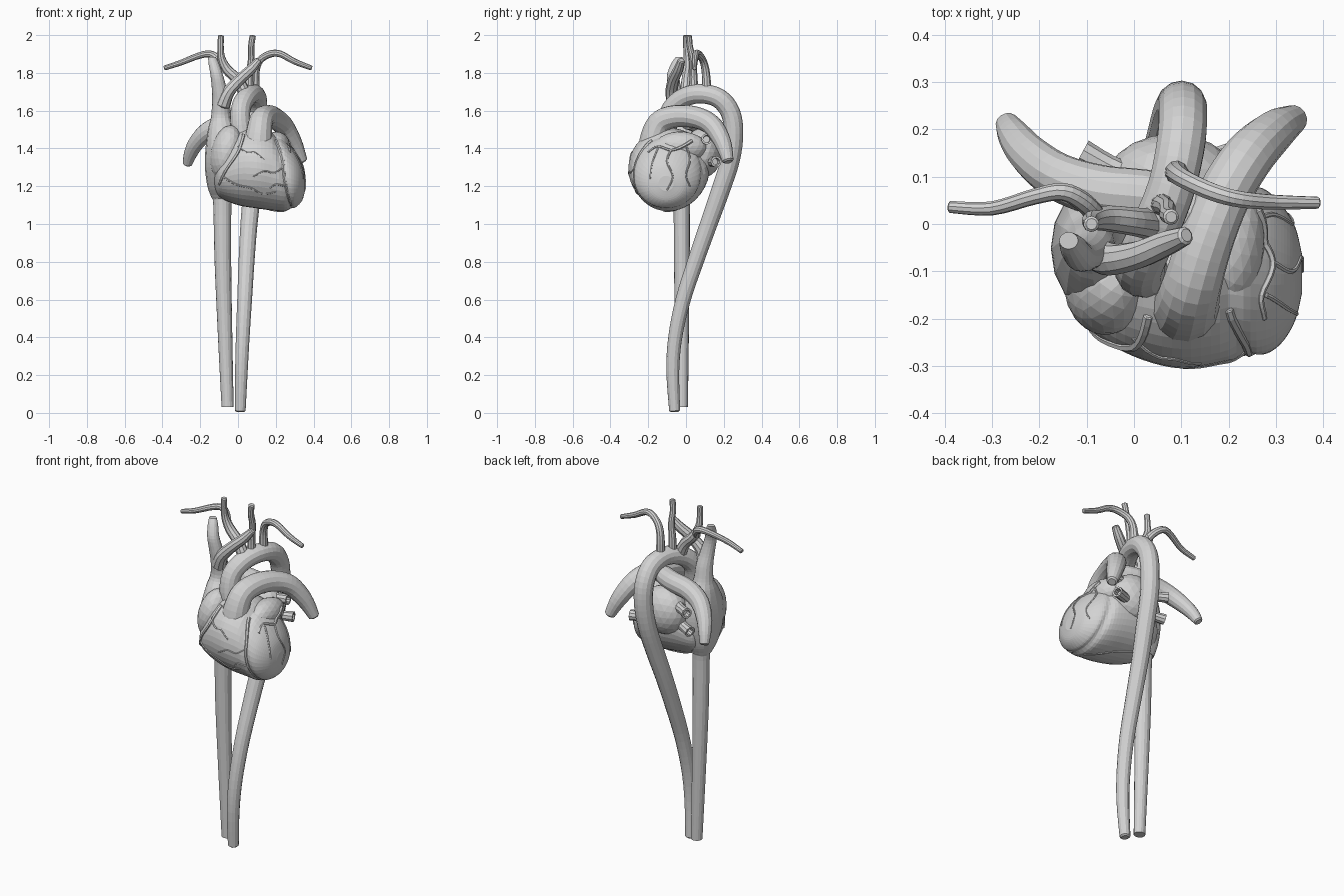
import bpy, bmesh, math
from mathutils import Vector, Matrix
from mathutils.bvhtree import BVHTree

mat = bpy.data.materials.new("plain grey")
mat.diffuse_color = (0.65, 0.65, 0.65, 1)


def finish(name, bm):
    bmesh.ops.recalc_face_normals(bm, faces=bm.faces[:])
    me = bpy.data.meshes.new(name)
    bm.to_mesh(me)
    bm.free()
    me.materials.append(mat)
    ob = bpy.data.objects.new(name, me)
    bpy.context.collection.objects.link(ob)
    return ob


def smooth_path(pts, n):
    """Catmull-Rom resampling of tuples of any length."""
    out = []
    for i in range(len(pts) - 1):
        a, b = pts[max(i - 1, 0)], pts[i]
        c, d = pts[i + 1], pts[min(i + 2, len(pts) - 1)]
        for k in range(n):
            t = k / n
            out.append(tuple(0.5 * (2 * q + (r - p) * t + (2 * p - 5 * q + 4 * r - s) * t * t
                                    + (3 * q - p - 3 * r + s) * t ** 3)
                             for p, q, r, s in zip(a, b, c, d)))
    return out + [tuple(pts[-1])]


def skin(name, rings):
    bm = bmesh.new()
    vs = [[bm.verts.new(p) for p in ring] for ring in rings]
    n = len(vs[0])
    for a, b in zip(vs, vs[1:]):
        for i in range(n):
            bm.faces.new((a[i], a[(i + 1) % n], b[(i + 1) % n], b[i]))
    bm.faces.new(vs[0])
    bm.faces.new(vs[-1])
    return finish(name, bm)


def tube(name, pts, sides=12, n=4, hollow=False):
    """Round tube through (x, y, z, radius) points with softened ends."""
    path = smooth_path(pts, n)
    P = [Vector(p[:3]) for p in path]
    R = [p[3] for p in path]
    T = [(P[min(i + 1, len(P) - 1)] - P[max(i - 1, 0)]).normalized() for i in range(len(P))]
    u = T[0].orthogonal().normalized()
    rings = []

    def ring(c, u, t, r):
        v = t.cross(u)
        return [c + r * (math.cos(2 * math.pi * k / sides) * u + math.sin(2 * math.pi * k / sides) * v)
                for k in range(sides)]

    for i, (c, t, r) in enumerate(zip(P, T, R)):
        u = (u - t * u.dot(t)).normalized()
        if i == 0:
            rings.append(ring(c - t * r * 0.25, u, t, r * 0.7))
        rings.append(ring(c, u, t, r))
    if hollow:
        rings.append(ring(P[-1], u, T[-1], R[-1] * 0.65))
        rings.append(ring(P[-1] - T[-1] * 0.03, u, T[-1], R[-1] * 0.6))
    else:
        rings.append(ring(P[-1] + T[-1] * R[-1] * 0.25, u, T[-1], R[-1] * 0.7))
    return skin(name, rings)


def blob(name, c, r, rot=(0, 0, 0)):
    bm = bmesh.new()
    bmesh.ops.create_icosphere(bm, subdivisions=3, radius=1)
    m = Matrix.LocRotScale(Vector(c), Matrix.Rotation(rot[2], 3, 'Z') @ Matrix.Rotation(rot[1], 3, 'Y')
                           @ Matrix.Rotation(rot[0], 3, 'X'), Vector(r))
    bm.transform(m)
    return finish(name, bm)


# Ventricles: sections along x (x, y centre, z centre, y radius, z radius)
sections = [(-.13, -.07, 1.25, .03, .03), (-.115, -.07, 1.25, .11, .08), (-.085, -.07, 1.26, .16, .125),
            (0, -.08, 1.295, .2, .195), (.1, -.09, 1.295, .215, .212), (.2, -.09, 1.273, .2, .203),
            (.27, -.1, 1.243, .178, .173), (.31, -.105, 1.23, .148, .138),
            (.34, -.105, 1.22, .1, .095), (.355, -.105, 1.215, .04, .04)]
rings = []
for x, yc, zc, ry, rz in smooth_path(sections, 5):
    ring = []
    for k in range(40):
        a = 2 * math.pi * k / 40
        z = zc + rz * math.sin(a)
        d = x - (0.245 - 0.2 * (z - 1.25))          # groove between the ventricles
        f = 1 - 0.06 * math.exp(-(d / 0.018) ** 2)
        ring.append(Vector((x, yc + f * ry * math.cos(a), zc + f * rz * math.sin(a))))
    rings.append(ring)
ventricles = skin("ventricles", rings)

# Great veins with right atrium: sections along z (x, y, z, x radius, y radius)
column = [(-.055, -.02, .03, .032, .03), (-.068, -.021, .4, .038, .036), (-.08, -.022, .8, .044, .042),
          (-.083, -.022, 1.1, .048, .044), (-.085, -.022, 1.14, .056, .055), (-.082, -.035, 1.2, .08, .095),
          (-.075, -.05, 1.3, .1, .135), (-.072, -.05, 1.4, .1, .135), (-.084, -.04, 1.5, .075, .09),
          (-.09, -.035, 1.56, .054, .054), (-.09, -.045, 1.64, .047, .045), (-.098, -.06, 1.71, .04, .037),
          (-.113, -.068, 1.79, .033, .032), (-.128, -.05, 1.85, .028, .028), (-.138, -.035, 1.885, .02, .018)]
rings = [[Vector((x + rx * math.cos(k * math.pi / 8), y + ry * math.sin(k * math.pi / 8), z)) for k in range(16)]
         for x, y, z, rx, ry in smooth_path(column, 4)]
atrium = skin("vena_cava_and_right_atrium", rings)

# Smaller chambers
auricle = blob("right_auricle", (-.06, -.125, 1.375), (.085, .11, .15), (0, .2, 0))
left_auricle = blob("left_auricle", (.2, -.03, 1.405), (.075, .14, .085), (0, .25, 0))
blob("left_atrium", (.08, .09, 1.38), (.14, .1, .135))

# Aorta with arch
tube("aorta", [(.04, -.1, 1.4, .055), (.015, -.1, 1.52, .054), (.015, -.075, 1.61, .053), (.045, -.01, 1.67, .052),
               (.08, .08, 1.69, .051), (.1, .175, 1.665, .052), (.103, .235, 1.59, .052), (.1, .252, 1.48, .051),
               (.09, .235, 1.34, .05), (.075, .18, 1.17, .049), (.058, .12, 1.0, .046), (.045, .05, .8, .043),
               (.035, -.015, .6, .04), (.025, -.057, .4, .037), (.018, -.07, .22, .034), (.012, -.06, .012, .029)],
     14)

# Pulmonary trunk and arteries
tube("pulmonary_trunk_and_left_artery",
     [(.1, -.17, 1.37, .09), (.11, -.168, 1.47, .071), (.122, -.13, 1.545, .063), (.15, -.04, 1.572, .059),
      (.19, .06, 1.562, .057), (.24, .14, 1.52, .054), (.295, .195, 1.43, .045), (.338, .222, 1.335, .03)], 14)
tube("right_pulmonary_artery",
     [(.16, .01, 1.55, .05), (.05, .055, 1.54, .055), (-.07, .07, 1.525, .055), (-.16, .1, 1.49, .05),
      (-.22, .145, 1.43, .043), (-.252, .185, 1.37, .035), (-.268, .212, 1.318, .025)], 14)

# Open pulmonary vein stubs
for name, a, b in [("left_upper", (.1, .1, 1.44), (.25, .11, 1.45)), ("left_lower", (.1, .11, 1.33), (.25, .16, 1.33)),
                   ("right_upper", (0, .09, 1.43), (-.11, .15, 1.43)),
                   ("right_lower", (0, .08, 1.33), (-.11, .12, 1.31))]:
    mid = tuple((p + q) / 2 for p, q in zip(a, b))
    tube(name + "_pulmonary_vein", [a + (.035,), mid + (.027,), b + (.03,)], 10, 3, hollow=True)

# Branches above the arch
tube("left_brachiocephalic_vein", [(-.08, -.06, 1.63, .04), (-.05, -.075, 1.7, .034), (.01, -.065, 1.765, .03),
                                   (.07, -.04, 1.82, .027), (.108, -.025, 1.865, .02)], 10)
tube("brachiocephalic_artery", [(.04, 0, 1.68, .035), (0, .005, 1.76, .03), (-.06, .012, 1.82, .027),
                                (-.088, .008, 1.88, .021), (-.092, .002, 1.94, .017), (-.09, 0, 1.995, .017)], 10)
tube("right_subclavian_artery", [(-.075, .01, 1.83, .022), (-.105, .045, 1.875, .021), (-.15, .068, 1.9, .019),
                                 (-.21, .058, 1.89, .017), (-.3, .033, 1.855, .015), (-.388, .036, 1.826, .013)], 10)
tube("left_carotid_artery", [(.06, .04, 1.69, .026), (.06, .04, 1.78, .021), (.07, .035, 1.87, .018),
                             (.07, .02, 1.94, .017), (.078, .015, 1.995, .017)], 10)
tube("left_subclavian_artery", [(.09, .11, 1.69, .027), (.092, .105, 1.8, .022), (.115, .09, 1.865, .02),
                                (.17, .066, 1.9, .019), (.225, .052, 1.9, .018), (.3, .046, 1.86, .016),
                                (.388, .045, 1.826, .013)], 10)

# Coronary vessels laid onto the heart surface
bpy.context.view_layer.update()
trees = [BVHTree.FromPolygons([v.co for v in o.data.vertices], [p.vertices[:] for p in o.data.polygons])
         for o in (ventricles, atrium, auricle, left_auricle)]


def vessel(name, view, pts, r):
    path = []
    for a, z in smooth_path([tuple(p) for p in pts], 5):
        o, d = {"front": ((a, -1, z), (0, 1, 0)), "left": ((1, a, z), (-1, 0, 0)),
                "below": ((a, z, 0.9), (0, 0, 1))}[view]
        hits = [t.ray_cast(Vector(o), Vector(d)) for t in trees]
        hits = [h for h in hits if h[0]]
        if hits:
            p = min(hits, key=lambda h: h[3])[0]
            path.append((p.x, p.y, p.z, r * (1 - 0.5 * len(path) / (5 * len(pts)))))
    if len(path) > 2:
        tube(name, path, 6, 1)


for i, (view, r, pts) in enumerate([
    ("front", .011, [(.03, 1.47), (0, 1.38), (-.06, 1.29), (-.1, 1.21)]),
    ("front", .01, [(.2, 1.44), (.235, 1.35), (.245, 1.25), (.262, 1.16), (.28, 1.1)]),
    ("front", .006, [(0, 1.41), (.05, 1.38), (.09, 1.38), (.14, 1.34)]),
    ("front", .006, [(-.08, 1.25), (-.01, 1.21), (.07, 1.19), (.13, 1.16), (.2, 1.17)]),
    ("front", .005, [(.24, 1.3), (.19, 1.27), (.14, 1.28), (.08, 1.25)]),
    ("front", .005, [(.25, 1.2), (.2, 1.21), (.17, 1.19)]),
    ("left", .01, [(.03, 1.44), (-.02, 1.41), (-.08, 1.39), (-.15, 1.41), (-.2, 1.38)]),
    ("left", .006, [(-.08, 1.39), (-.1, 1.33), (-.07, 1.25), (-.1, 1.18)]),
    ("left", .006, [(-.15, 1.4), (-.18, 1.32), (-.19, 1.24)]),
    ("left", .006, [(0, 1.42), (.02, 1.34), (0, 1.26), (.02, 1.2)]),
    ("below", .008, [(-.05, .02), (.05, 0), (.15, -.04), (.25, -.12)]),
]):
    vessel(f"coronary_vessel_{i + 1}", view, pts, r)
